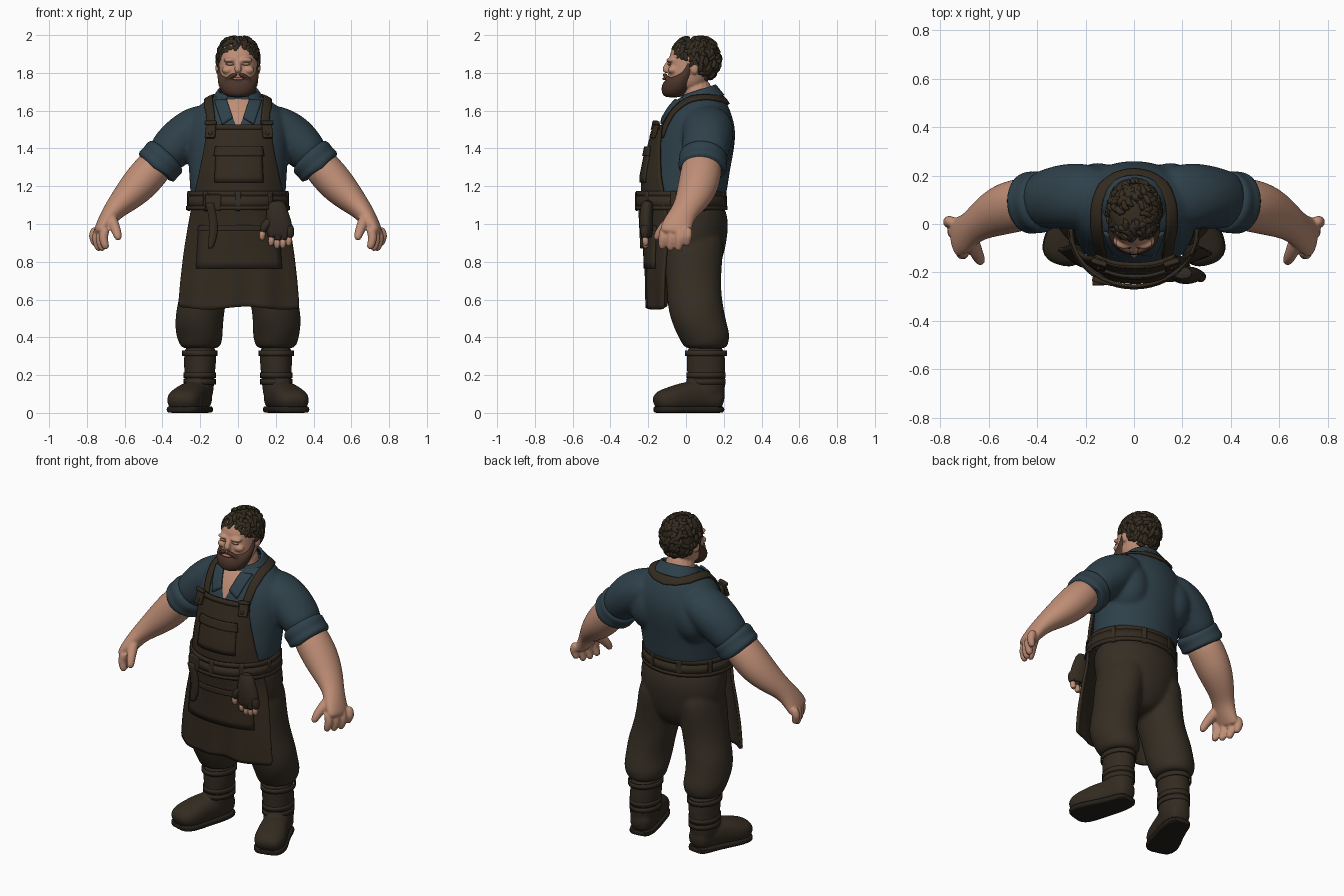
import bpy, bmesh, math, random
from mathutils import Vector, Matrix

cube = bpy.data.objects.get("Cube")
if cube:
    bpy.data.objects.remove(cube, do_unlink=True)
random.seed(4)
Y, Z = Vector((0, 1, 0)), Vector((0, 0, 1))
made = []


def material(name, *rgb):
    m = bpy.data.materials.new(name)
    m.use_nodes = True
    m.diffuse_color = (*rgb, 1)
    bsdf = next(n for n in m.node_tree.nodes if n.type == "BSDF_PRINCIPLED")
    bsdf.inputs["Base Color"].default_value = (*rgb, 1)
    bsdf.inputs["Roughness"].default_value = .8
    return m


SKIN = material("skin", .52, .27, .18)
SHIRT = material("shirt blue", .028, .052, .068)
LEATHER = material("apron leather", .034, .024, .014)
CLOTH = material("trouser brown", .036, .027, .017)
BOOT = material("boot leather", .033, .024, .015)
SOLE = material("sole dark", .018, .014, .01)
HAIR = material("hair brown", .036, .026, .015)
BEARD = material("beard brown", .07, .035, .023)
EYE = material("eyelid", .3, .18, .14)
LIP = material("lip", .36, .15, .11)


def finish(name, bm, mat, sub=0, remesh=0, solid=0, wrap=None, gap=.006, bevel=0):
    """Turn a bmesh into an object with the needed modifiers."""
    bmesh.ops.recalc_face_normals(bm, faces=bm.faces)
    me = bpy.data.meshes.new(name)
    bm.to_mesh(me)
    bm.free()
    me.materials.append(mat)
    ob = bpy.data.objects.new(name, me)
    bpy.context.collection.objects.link(ob)
    made.append(ob)
    if sub:
        ob.modifiers.new("smooth", "SUBSURF").levels = sub
        ob.modifiers["smooth"].render_levels = sub
    if remesh:
        m = ob.modifiers.new("blend", "REMESH")
        m.mode, m.voxel_size, m.use_smooth_shade = "VOXEL", remesh, True
        m = ob.modifiers.new("relax", "SMOOTH")
        m.factor, m.iterations = .5, 4
    if wrap:
        m = ob.modifiers.new("wrap", "SHRINKWRAP")
        m.target, m.offset, m.wrap_mode = wrap, gap, "ABOVE_SURFACE"
    if solid:
        m = ob.modifiers.new("thickness", "SOLIDIFY")
        m.thickness, m.offset = solid, 0
    if bevel:
        m = ob.modifiers.new("bevel", "BEVEL")
        m.width, m.segments = bevel, 2
    return ob


def tube(bm, rings, n=16, p=2, axis=None, side=1, ref=Y, wob=0, caps=True):
    """Loft of rings (x, y, z, radius across, radius along ref)."""
    pts = [Vector((side * r[0], r[1], r[2])) for r in rings]
    loops = []
    for i, r in enumerate(rings):
        t = axis or (pts[min(i + 1, len(pts) - 1)] - pts[max(i - 1, 0)]).normalized()
        u = (ref - ref.dot(t) * t).normalized()
        v = u.cross(t)
        loop = []
        for k in range(n):
            a = math.tau * k / n
            c, s = (math.copysign(abs(f) ** (2 / p), f) for f in (math.cos(a), math.sin(a)))
            g = 1.02 + wob * math.sin(3 * a + 2.3 * i)
            loop.append(bm.verts.new(pts[i] + v * c * r[3] * g + u * s * r[-1] * g))
        loops.append(loop)
    for a, b in zip(loops, loops[1:]):
        for k in range(n):
            j = (k + 1) % n
            bm.faces.new((a[k], a[j], b[j], b[k]))
    if caps:
        bm.faces.new(loops[0])
        bm.faces.new(loops[-1])


def ball(bm, loc, size):
    bmesh.ops.create_icosphere(bm, subdivisions=3, radius=1, matrix=Matrix.LocRotScale(Vector(loc), None, Vector(size)))


def box(name, loc, size, mat, turn=0, tilt=0):
    bm = bmesh.new()
    spin = Matrix.Rotation(turn, 4, "Z") @ Matrix.Rotation(tilt, 4, "X")
    bmesh.ops.create_cube(bm, size=1, matrix=Matrix.Translation(loc) @ spin @ Matrix.Diagonal((*size, 1)))
    return finish(name, bm, mat, bevel=.005)


def sheet(name, fn, nu, nv, mat, **kw):
    """Grid of fn(u, v), u from -1 to 1 and v from 0 to 1."""
    bm = bmesh.new()
    g = [[bm.verts.new(fn(2 * i / nu - 1, j / nv)) for i in range(nu + 1)] for j in range(nv + 1)]
    for a, b in zip(g, g[1:]):
        for i in range(nu):
            bm.faces.new((a[i], a[i + 1], b[i + 1], b[i]))
    return finish(name, bm, mat, **kw)


# Shirt: torso, broad back and both sleeves blended together
bm = bmesh.new()
tube(bm, [(0, 0, 1.08, .245, .2), (0, .005, 1.2, .252, .213), (0, .023, 1.3, .258, .21), (0, .042, 1.4, .265, .212),
          (0, .062, 1.5, .268, .2), (0, .068, 1.58, .25, .172), (0, .078, 1.65, .18, .135), (0, .08, 1.69, .11, .09)], n=24, axis=Z)
for s in (1, -1):
    ball(bm, (s * .15, .11, 1.44), (.13, .145, .17))
    tube(bm, [(.1, .1, 1.55, .1, .125), (.22, .115, 1.51, .118, .138), (.29, .115, 1.455, .124, .133),
              (.35, .105, 1.4, .114, .126), (.41, .095, 1.33, .1, .113)], side=s, wob=.025)
shirt = finish("shirt", bm, SHIRT, sub=2, remesh=.012)

# Trousers: hips and two baggy legs
bm = bmesh.new()
tube(bm, [(0, 0, 1.15, .24, .19), (0, .02, 1.02, .258, .205), (0, .025, .92, .258, .19), (0, .03, .82, .23, .165), (0, .03, .75, .16, .13), (0, .03, .7, .07, .08)], n=24, axis=Z)
for s in (1, -1):
    tube(bm, [(.12, .035, 1, .12, .175), (.14, .035, .82, .13, .157), (.165, .04, .68, .126, .142), (.197, .05, .57, .128, .148),
              (.207, .066, .48, .128, .145), (.203, .096, .41, .124, .14), (.2, .102, .365, .112, .122), (.2, .105, .335, .096, .108)],
         side=s, axis=Z, wob=.025)
finish("trousers", bm, CLOTH, sub=2, remesh=.012)

for s, word in ((1, "left"), (-1, "right")):
    # Rolled cuff
    bm = bmesh.new()
    tube(bm, [(.365, .095, 1.375, .108, .115), (.39, .09, 1.35, .124, .13), (.41, .09, 1.325, .116, .124),
              (.425, .088, 1.31, .123, .13), (.445, .086, 1.285, .115, .122), (.44, .086, 1.29, .09, .1)], side=s, n=20)
    finish(word + "_cuff", bm, SHIRT, sub=2)

    # Forearm, palm, fingers and thumb
    bm = bmesh.new()
    tube(bm, [(.4, .09, 1.35, .09, .1), (.47, .08, 1.27, .1, .11), (.54, .062, 1.19, .095, .107), (.61, .028, 1.12, .073, .088),
              (.665, -.01, 1.065, .053, .068), (.7, -.04, 1.01, .045, .078), (.728, -.055, .965, .036, .085), (.738, -.06, .94, .026, .075)], side=s)
    for i in range(4):
        x, y, drop = .762 - .018 * i, .012 - .043 * i, (.025, 0, 0, .008)[i]
        tube(bm, [(x - .01, y, .985, .024), (x + .006, y - .003, .935, .026), (x + .002, y - .006, .9 + drop, .024),
                  (x - .012, y - .01, .855 + drop, .019)], n=10, side=s)
    tube(bm, [(.68, -.045, 1.05, .034), (.66, -.1, 1, .031), (.642, -.138, .96, .026), (.63, -.162, .912, .019)], n=10, side=s)
    finish(word + "_arm", bm, SKIN, sub=2, remesh=.006)

    # Boot: shaft and foot, then sole and bands
    foot = [(.195, .205, .07, .05), (.2, .15, .08, .07), (.218, .08, .09, .076), (.25, 0, .085, .082),
            (.282, -.08, .07, .094, .066), (.3, -.135, .062, .083, .058), (.308, -.165, .045, .05, .03)]
    bm = bmesh.new()
    tube(bm, [(.2, .1, .37, .08, .09), (.2, .105, .3, .088, .104), (.203, .108, .2, .08, .1), (.208, .105, .13, .08, .105), (.21, .1, .05, .07, .09)], side=s, axis=Z, wob=.015)
    tube(bm, foot, side=s, ref=Z, p=2.4)
    finish(word + "_boot", bm, BOOT, sub=2, remesh=.009)
    bm = bmesh.new()
    tube(bm, [(x, y, .018, r[0] + .003, .018) for x, y, z, *r in foot], side=s, ref=Z, p=5)
    finish(word + "_sole", bm, SOLE, sub=1)
    for z, r in ((.315, .088), (.2, .08), (.165, .08)):
        bm = bmesh.new()
        tube(bm, [(.203, .106, z + d, r, r + .018) for d in (-.014, .014)], n=24, side=s, axis=Z, caps=False)
        finish(word + "_boot_band", bm, BOOT, solid=.008)

# Apron: rows of height, half width, middle depth and edge depth
ROWS = [(.55, .318, -.2, -.11), (.7, .305, -.205, -.11), (.85, .287, -.21, -.1), (1, .262, -.22, -.09), (1.12, .24, -.232, -.11),
        (1.25, .21, -.23, -.135), (1.4, .18, -.2, -.14), (1.53, .163, -.165, -.13)]


def apron_point(x, z, off=0, rel=False):
    i = max(k for k in range(len(ROWS) - 1) if k == 0 or ROWS[k][0] <= z)
    a, b = ROWS[i], ROWS[i + 1]
    f = (z - a[0]) / (b[0] - a[0])
    w, mid, edge = (p + (q - p) * f for p, q in zip(a[1:], b[1:]))
    u = x if rel else x / w
    return Vector((u * w + .005, mid + (edge - mid) * abs(u) ** 2.5 - off, z))


def apron_skirt(u, v):
    p = apron_point(u, .555 + .6 * v, rel=True)
    fade = 1 - v
    return p + Vector((0, .008 * math.sin(11 * u) * fade, .008 * math.sin(5 * u + 1) * fade))


def pocket(name, half, low, high, off, thick=.012):
    sheet(name, lambda u, v: apron_point(u * half * (1 - .06 * v), low + (high - low) * v, off), 14, 6, LEATHER, solid=thick)


sheet("apron_skirt", apron_skirt, 32, 14, LEATHER, sub=1, solid=.016)
sheet("apron_bib", lambda u, v: apron_point(u, 1.12 + .405 * v, rel=True), 20, 10, LEATHER, sub=1, solid=.016)
sheet("bib_hem", lambda u, v: apron_point(u, 1.5 + .025 * v, .009, rel=True), 20, 1, LEATHER, solid=.01)
pocket("bib_pocket", .128, 1.22, 1.4, .011)
pocket("bib_pocket_flap", .132, 1.36, 1.41, .018)
pocket("skirt_pocket", .225, .765, .99, .011)
pocket("skirt_pocket_hem", .217, .965, .995, .018)

# Neck strap running over both shoulders and behind the collar
half = [(.15, -.165, 1.47), (.155, -.14, 1.54), (.16, -.09, 1.61), (.165, 0, 1.67), (.16, .09, 1.69), (.13, .165, 1.68), (.07, .2, 1.66)]
path = [Vector(p) for p in half] + [Vector((0, .21, 1.65))] + [Vector((-x, y, z)) for x, y, z in reversed(half)]


def neck_strap(u, v):
    f = v * (len(path) - 1)
    i = min(int(f), len(path) - 2)
    p, t = path[i].lerp(path[i + 1], f - i), path[i + 1] - path[i]
    out = p - Vector((0, .05, 1.42))
    return p + t.cross(out).normalized() * .026 * u


sheet("neck_strap", neck_strap, 4, 56, LEATHER, wrap=shirt, gap=.008, solid=.012)
for s in (1, -1):
    x = s * .15 + .005
    box("strap_tab", (x, -.166, 1.495), (.055, .02, .085), LEATHER, s * .3, -.35)
    box("strap_buckle", (x, -.16, 1.535), (.066, .022, .022), BOOT, s * .3, -.35)
    bm = bmesh.new()
    ball(bm, (x, -.182, 1.48), (.011, .007, .011))
    finish("strap_button", bm, BOOT)

# Open neckline, shirt collar and its lapels
sheet("open_neckline", lambda u, v: Vector((u * (.004 + .07 * v), -.2 + .14 * v, 1.525 + .15 * v)), 8, 12, SKIN, wrap=shirt, gap=.004)


def collar(u, v):
    a = u * 2.6
    dip = (1 - math.cos(a)) / 2
    return Vector((math.sin(a) * (.102 + .043 * v), .065 + math.cos(a) * (.088 + .045 * v), 1.735 - .06 * dip - v * (.055 + .02 * dip)))


sheet("collar", collar, 32, 5, SHIRT, sub=1, solid=.014)
for s in (1, -1):
    corners = [Vector((s * x, y, z)) for x, y, z in ((.062, -.07, 1.67), (.13, -.04, 1.665), (.03, -.15, 1.575), (.088, -.15, 1.535))]
    sheet("lapel", lambda u, v: corners[0].lerp(corners[1], (u + 1) / 2).lerp(corners[2].lerp(corners[3], (u + 1) / 2), v),
          6, 8, SHIRT, wrap=shirt, gap=.012, solid=.012)

# Belt, loops, buckle and hanging strap
for name, z, h, r, mat in (("belt", 1.115, .032, .258, BOOT), ("apron_tie", 1.16, .014, .255, LEATHER), ("belt_lower_edge", 1.085, .01, .262, LEATHER)):
    bm = bmesh.new()
    tube(bm, [(0, -.025, z + d, r, r - .028) for d in (-h, h)], n=48, axis=Z, caps=False)
    finish(name, bm, mat, solid=.014)
for k in range(9):
    a = math.tau * (k + .5) / 9
    box("belt_loop", (.264 * math.sin(a), -.025 + .236 * math.cos(a), 1.12), (.03, .016, .1), CLOTH, -a)
box("belt_buckle", (-.13, -.232, 1.115), (.085, .03, .085), BOOT, -.25)
sheet("hanging_strap", lambda u, v: Vector((-.15 + .022 * u * (1 - v ** 8 / 2) + .02 * math.sin(3 * v), -.245 + .012 * v, 1.11 - .24 * v)), 2, 14, LEATHER, solid=.018)

# Work glove tucked in the belt, fingertips showing
glove, tips = bmesh.new(), bmesh.new()
tube(glove, [(.2, -.2, 1.13, .045, .03), (.205, -.21, 1.07, .055, .035), (.215, -.212, 1.01, .07, .038), (.222, -.21, .95, .07, .034), (.222, -.21, .925, .06, .028)])
for i in range(5):
    x, low = (.13, .955) if i == 0 else (.147 + .031 * i, (.925, .91, .912, .925)[i - 1])
    a, b = (x + (.05 if i == 0 else 0), -.218, low + .075, .024), (x, -.216, low, .022)
    tube(glove, [a, (x + .006, -.218, low + .03, .024), b], n=10)
    tube(tips, [(*b[:2], low + .012, .017), (x - .002, -.216, low - .018, .018), (x - .004, -.21, low - .042, .012)], n=10)
finish("glove", glove, BOOT, sub=1)
finish("glove_fingertips", tips, SKIN, sub=1)

# Head, neck, nose, brows, cheeks and ears
bm = bmesh.new()
tube(bm, [(0, .07, 1.56, .1, .09), (0, .06, 1.66, .088, .085), (0, .055, 1.78, .08, .08)], axis=Z)
tube(bm, [(0, -.01, 1.705, .06, .07), (0, 0, 1.73, .088, .095), (0, .015, 1.78, .1, .11), (0, .028, 1.84, .102, .12),
          (0, .032, 1.9, .102, .122), (0, .04, 1.95, .088, .1), (0, .045, 1.975, .05, .06)], axis=Z, p=2.3)
tube(bm, [(0, -.075, 1.875, .014), (0, -.1, 1.84, .016), (0, -.113, 1.818, .021), (0, -.095, 1.803, .018)], n=10)
for s in (1, -1):
    ball(bm, (s * .04, -.08, 1.868), (.038, .024, .014))
    ball(bm, (s * .055, -.07, 1.815), (.032, .026, .022))
    ball(bm, (s * .106, .045, 1.825), (.014, .022, .034))
finish("head", bm, SKIN, sub=1, remesh=.006)
for s in (1, -1):
    bm = bmesh.new()
    ball(bm, (s * .042, -.088, 1.847), (.024, .009, .008))
    finish("eyelid", bm, EYE)

# Beard, moustache and mouth
bm = bmesh.new()
tube(bm, [(0, -.07, 1.668, .045, .04), (0, -.06, 1.69, .084, .07), (0, -.045, 1.73, .104, .087), (0, -.03, 1.765, .109, .085),
          (0, .005, 1.795, .11, .058), (0, .015, 1.84, .108, .025), (0, .015, 1.87, .106, .02)], axis=Z)
for s in (1, -1):
    tube(bm, [(.002, -.115, 1.793, .011), (.03, -.112, 1.788, .013), (.06, -.092, 1.765, .013), (.072, -.078, 1.735, .008)], n=10, side=s)
finish("beard", bm, BEARD, sub=1, remesh=.006)
bm = bmesh.new()
ball(bm, (0, -.114, 1.769), (.032, .012, .008))
finish("mouth", bm, LIP)

# Hair: a cap covered in curled locks
bm = bmesh.new()
tube(bm, [(0, .1, 1.77, .075, .05), (0, .09, 1.83, .102, .075), (0, .062, 1.89, .106, .106), (0, .048, 1.935, .104, .122),
          (0, .052, 1.965, .08, .092), (0, .055, 1.98, .04, .05)], axis=Z)
finish("hair_cap", bm, HAIR, sub=2)
bm = bmesh.new()
for _ in range(260):
    a, h = random.uniform(0, math.tau), random.uniform(-.95, 1)
    w = math.sqrt(1 - h * h) ** .7
    d = Vector((math.cos(a) * w, math.sin(a) * w, h))
    p = Vector((.1 * d.x, .052 + .12 * d.y, 1.873 + .108 * d.z))
    if p.z < 1.93 - (p.y + .08) * .85:
        continue
    t = d.cross(Vector((random.uniform(-1, 1), random.uniform(-1, 1), .3))).normalized()
    b = d.cross(t)
    tube(bm, [(*(p + t * .02 * (k - 1.5) + b * .016 * math.sin(2 * k) + d * (.012 * math.sin(k) - .003)), r)
              for k, r in enumerate((.007, .016, .015, .004))], n=8)
finish("hair_locks", bm, HAIR, sub=1)

# Smooth shading with sharp edges kept
bpy.ops.object.select_all(action="DESELECT")
for ob in made:
    ob.select_set(True)
bpy.context.view_layer.objects.active = made[0]
bpy.ops.object.shade_smooth_by_angle(angle=math.radians(50))
